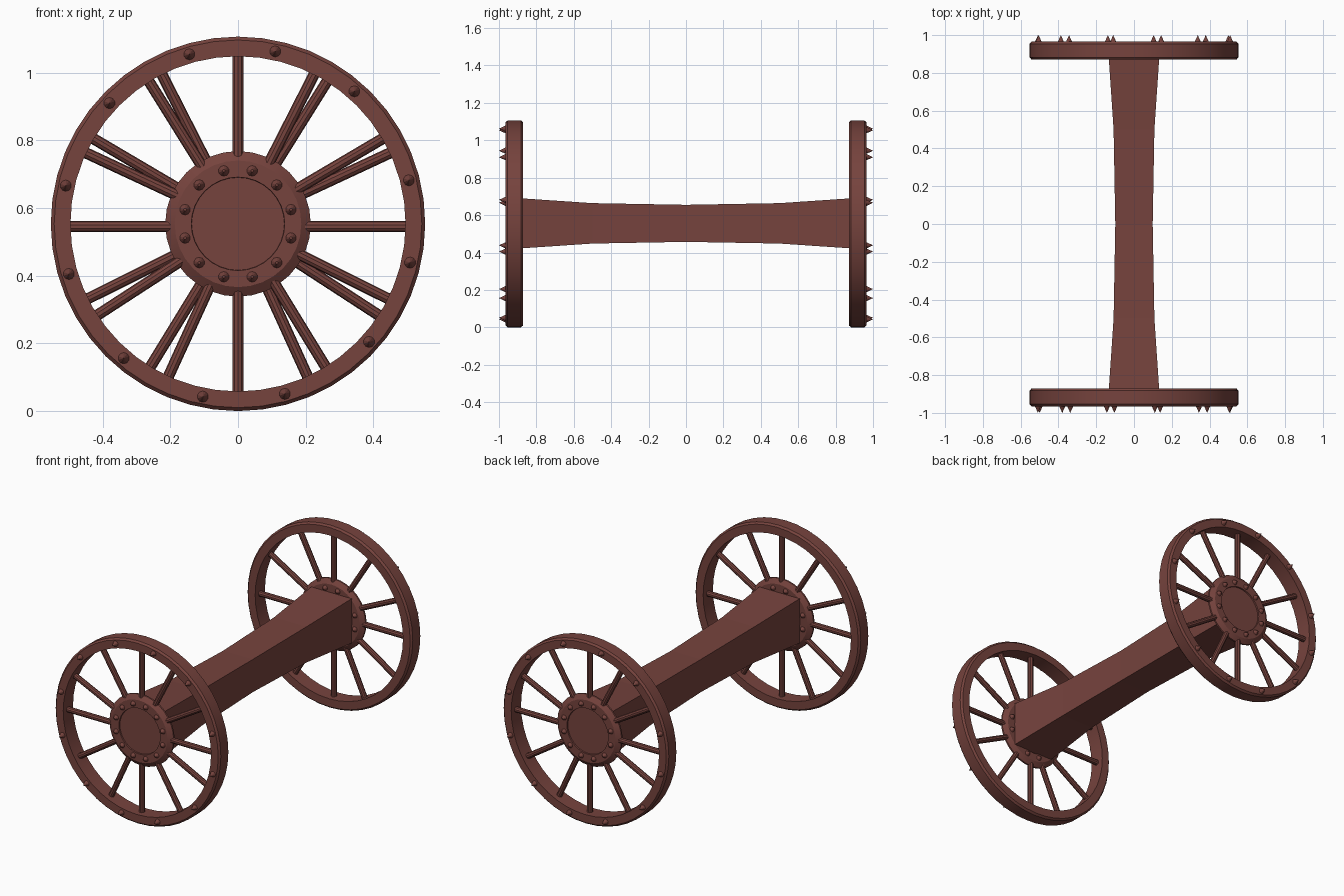
import bpy, bmesh, math
from mathutils import Matrix, Vector

if "Cube" in bpy.data.objects:
    bpy.data.objects.remove(bpy.data.objects["Cube"])

CZ = 0.553      # wheel centre height
WY = 0.918      # wheel mid-plane distance from the middle
SPOKES = [0, 30.5, 63, 90, 122, 155, 180, 213, 245.5, 270, 301.5, 333.5]
RIM_STUDS = [14.3, 48.7, 77.8, 106, 136.8, 167.5, 196.5, 229.6, 258.5, 281.4 + 4, 318, 347.3]

wood = bpy.data.materials.new("red brown")
wood.diffuse_color = (0.181, 0.056, 0.047, 1)
wood.use_nodes = True
wood.node_tree.nodes["Principled BSDF"].inputs["Base Color"].default_value = wood.diffuse_color


def finish(bm, name, back=False, smooth=False):
    bmesh.ops.recalc_face_normals(bm, faces=bm.faces)
    if back:  # the rear wheel is the front one turned half way round
        bmesh.ops.rotate(bm, verts=bm.verts, cent=(0, 0, 0),
                         matrix=Matrix.Rotation(math.pi, 3, 'Z'))
    me = bpy.data.meshes.new(name)
    bm.to_mesh(me)
    bm.free()
    me.materials.append(wood)
    for p in me.polygons:
        p.use_smooth = smooth
    ob = bpy.data.objects.new(name, me)
    bpy.context.collection.objects.link(ob)
    if smooth:
        bpy.context.view_layer.objects.active = ob
        bpy.ops.object.select_all(action='DESELECT')
        ob.select_set(True)
        bpy.ops.object.shade_smooth_by_angle(angle=math.radians(30))
    return ob


def polar(r, a, y):
    return Vector((r * math.cos(a), y, CZ + r * math.sin(a)))


def lathe(profile, n, closed):
    """Turn (radius, offset outward) points round the wheel axis."""
    bm = bmesh.new()
    rings = [[bm.verts.new(polar(r, 2 * math.pi * i / n, -WY - d)) for i in range(n)]
             for r, d in profile]
    pairs = list(zip(rings, rings[1:]))
    if closed:
        pairs.append((rings[-1], rings[0]))
    else:
        bm.faces.new(rings[0])
        bm.faces.new(rings[-1])
    for a, b in pairs:
        for i in range(n):
            j = (i + 1) % n
            bm.faces.new((a[i], a[j], b[j], b[i]))
    return bm


def cone(bm, p, q, r1, r2, seg):
    d = q - p
    m = Matrix.Translation((p + q) / 2) @ d.to_track_quat('Z', 'Y').to_matrix().to_4x4()
    bmesh.ops.create_cone(bm, cap_ends=True, segments=seg, radius1=r1, radius2=r2,
                          depth=d.length, matrix=m)


for label, back in (("front", False), ("rear", True)):
    # rim with chamfered outer edges
    rim = [(0.495, 0.047), (0.543, 0.047), (0.553, 0.036),
           (0.553, -0.036), (0.543, -0.047), (0.495, -0.047)]
    finish(lathe(rim, 48, True), label + "_rim", back, True)

    # hub: recessed disc, ring and sloping flank
    hub = [(0.137, 0.016), (0.138, 0.024), (0.187, 0.024), (0.215, 0.005)]
    hub += [(r, -d) for r, d in reversed(hub)]
    finish(lathe(hub, 32, False), label + "_hub", back, True)

    # spokes
    bm = bmesh.new()
    for s in SPOKES:
        a = math.radians(s)
        drop = Vector((0, 0, -0.008 if s in (0, 180) else 0))
        cone(bm, polar(0.19, a, -WY) + drop, polar(0.51, a, -WY) + drop, 0.0165, 0.0165, 10)
    finish(bm, label + "_spokes", back, True)

    # pointed studs on the rim
    bm = bmesh.new()
    for s in RIM_STUDS:
        a = math.radians(s)
        cone(bm, polar(0.521, a, -0.962), polar(0.521, a, -1.0), 0.018, 0.0, 10)
    finish(bm, label + "_rim_studs", back)

    # low studs on both sides of the hub ring
    bm = bmesh.new()
    for i in range(12):
        a = math.radians(15 + 30 * i)
        for side in (-1, 1):
            y = -WY + side * 0.022
            cone(bm, polar(0.162, a, y), polar(0.162, a, y + side * 0.022), 0.017, 0.004, 10)
    finish(bm, label + "_hub_studs", back)

# square axle, flaring to the hubs
bm = bmesh.new()
loops = []
for y, h in ((-0.90, 0.135), (-0.5, 0.108), (0, 0.099), (0.5, 0.108), (0.90, 0.135)):
    loops.append([bm.verts.new((sx * h, y, CZ + 0.003 + sz * h))
                  for sx, sz in ((-1, -1), (1, -1), (1, 1), (-1, 1))])
for a, b in zip(loops, loops[1:]):
    for i in range(4):
        j = (i + 1) % 4
        bm.faces.new((a[i], a[j], b[j], b[i]))
bm.faces.new(loops[0])
bm.faces.new(loops[-1])
finish(bm, "axle")
